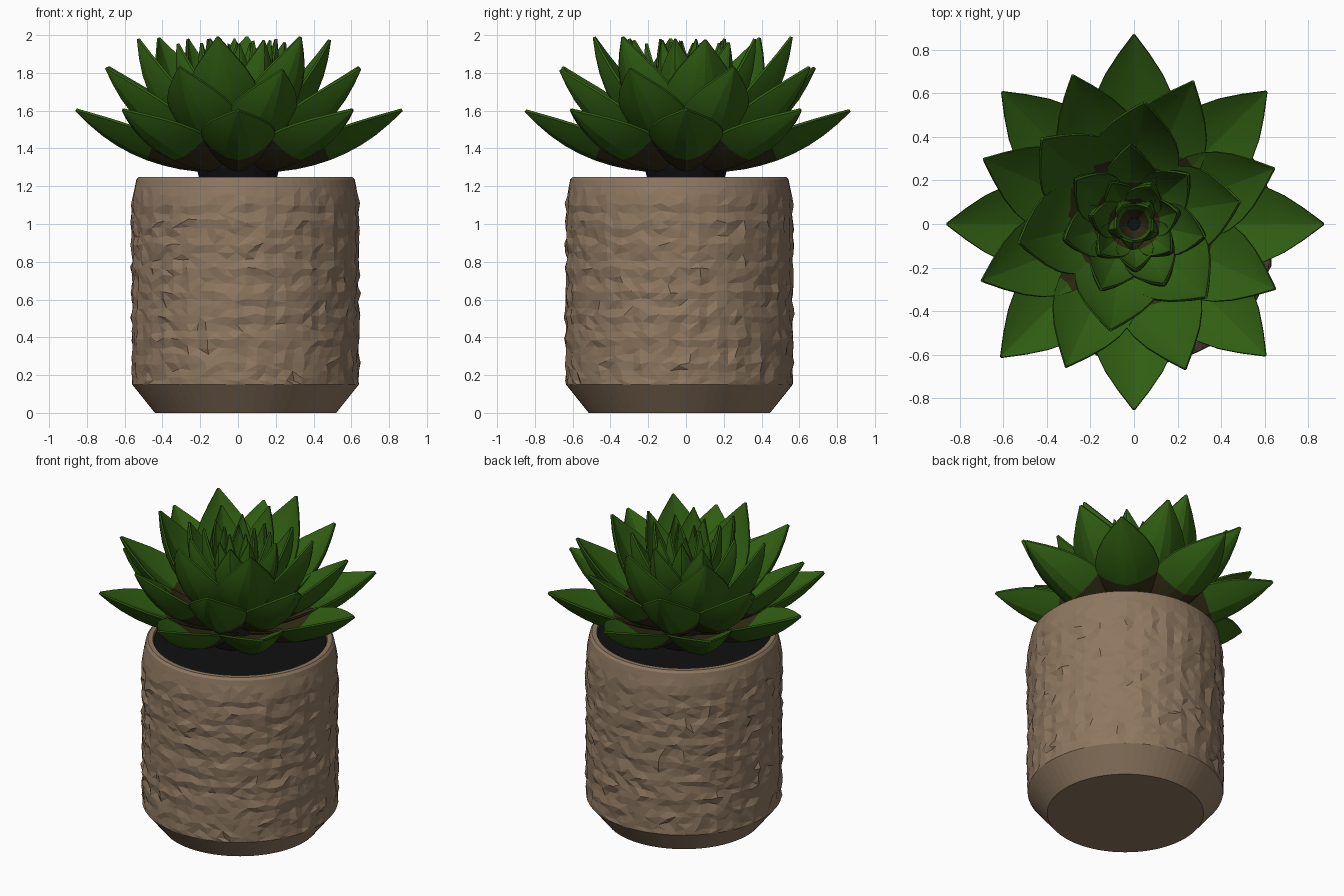
import bpy, bmesh, math, random
from mathutils import Vector

random.seed(4)
if "Cube" in bpy.data.objects:
    bpy.data.objects.remove(bpy.data.objects["Cube"])


def material(name, rgb):
    m = bpy.data.materials.new(name)
    m.use_nodes = True
    m.diffuse_color = (*rgb, 1)
    bsdf = m.node_tree.nodes["Principled BSDF"]
    bsdf.inputs["Base Color"].default_value = (*rgb, 1)
    bsdf.inputs["Roughness"].default_value = 0.8
    return m


CLAY = material("tan clay", (0.27, 0.185, 0.118))
GREEN = material("leaf green", (0.03, 0.112, 0.006))
BROWN = material("dark leaf base", (0.03, 0.024, 0.007))
SOIL = material("black soil", (0.005, 0.005, 0.005))


def finish(name, bm, mats):
    bmesh.ops.recalc_face_normals(bm, faces=bm.faces)
    mesh = bpy.data.meshes.new(name)
    bm.to_mesh(mesh)
    bm.free()
    for m in mats:
        mesh.materials.append(m)
    ob = bpy.data.objects.new(name, mesh)
    bpy.context.collection.objects.link(ob)
    return ob


def bridge(bm, a, b):
    n = len(a)
    return [bm.faces.new((a[i], a[(i + 1) % n], b[(i + 1) % n], b[i])) for i in range(n)]


def lathe(name, profile, mat, centre, segments, bump=None):
    """Revolve (radius, height) points; bump moves wall points."""
    bm = bmesh.new()
    rings = []
    for r, z in profile:
        ring = []
        for i in range(segments):
            a = math.tau * i / segments
            rr, aa, zz = bump(r, a, z) if bump else (r, a, z)
            ring.append(bm.verts.new((centre[0] + rr * math.cos(aa),
                                      centre[1] + rr * math.sin(aa), zz)))
        rings.append(ring)
    for a, b in zip(rings, rings[1:]):
        bridge(bm, a, b)
    bm.faces.new(rings[0])
    bm.faces.new(rings[-1])
    if bump:
        bmesh.ops.triangulate(bm, faces=[f for f in bm.faces if len(f.verts) == 4])
    return finish(name, bm, [mat])


# Hammered clay pot
POT = (0.04, -0.035)


def hammered(r, a, z):
    if z < 0.17 or z > 1.19:
        return r, a, z
    fade = min(1, (1.25 - z) / 0.2)
    wave = math.sin(14 * a + 24 * z) * math.sin(14 * a - 27 * z + 1)
    dr = (0.008 * wave + random.uniform(-0.007, 0.007)) * fade
    return r + dr, a + random.uniform(-0.02, 0.02), z + random.uniform(-0.012, 0.012)


ROWS = 22
wall = [(0.6, 0.18 + 0.92 * i / ROWS) for i in range(ROWS + 1)]
pot_profile = ([(0.48, 0), (0.6, 0.15)] + wall +
               [(0.594, 1.15), (0.585, 1.2), (0.578, 1.235), (0.565, 1.25),
                (0.535, 1.25), (0.525, 1.2)])
lathe("pot", pot_profile, CLAY, POT, 72, hammered)

# Soil and the short stem under the leaves
lathe("soil", [(0.53, 1.2), (0.53, 1.238)], SOIL, POT, 48)
lathe("stem", [(0.2, 1.22), (0.22, 1.3), (0.2, 1.4), (0.1, 1.55)], SOIL, (0, 0), 16)

# Leaf outline: share of full width along the length
OUTLINE = [0.45, 0.66, 0.84, 0.95, 1.0, 0.97, 0.86, 0.66, 0.37, 0.03]
ACROSS = 3


def add_leaf(bm, centre, angle, base, bend, tip, width, thick, cup, dark):
    out = Vector((math.cos(angle), math.sin(angle), 0))
    side = Vector((-out.y, out.x, 0))
    up = Vector((0, 0, 1))
    p0, p1, p2 = (out * r + up * z for r, z in (base, bend, tip))
    rings = []
    last = len(OUTLINE) - 1
    for k, share in enumerate(OUTLINE):
        t = k / last
        mid = p0 * (1 - t) ** 2 + p1 * 2 * t * (1 - t) + p2 * t * t
        along = ((p1 - p0) * (1 - t) + (p2 - p1) * t).normalized()
        normal = along.cross(side)
        w = width * share
        us = [i / ACROSS for i in range(-ACROSS, ACROSS + 1)]
        top = [(u, cup * w * abs(u) ** 1.5 + 0.006) for u in us]
        under = [(u, cup * w * abs(u) ** 1.5 - thick * share * (1 - u * u) - 0.006)
                 for u in reversed(us)]
        rings.append([bm.verts.new(mid + side * (u * w) + normal * h +
                                   Vector((centre[0], centre[1], 0)))
                      for u, h in top + under])
    for k, (a, b) in enumerate(zip(rings, rings[1:])):
        for f in bridge(bm, a, b):
            f.material_index = 1 if (k + 0.5) / last < dark else 0
    bm.faces.new(rings[0]).material_index = 1
    bm.faces.new(rings[-1])


def add_whorl(name, centre, degrees, base, bend, tip, width, thick, cup, dark, vary):
    bm = bmesh.new()
    for d in degrees:
        j = lambda: random.uniform(-vary, vary)
        add_leaf(bm, centre, math.radians(d), base, bend,
                 (tip[0] + j(), tip[1] + min(0, j())), width, thick, cup, dark)
    ob = finish(name, bm, [GREEN, BROWN])
    bpy.context.view_layer.objects.active = ob
    ob.select_set(True)
    bpy.ops.object.shade_smooth_by_angle(angle=math.radians(12))
    ob.select_set(False)


def evenly(count, start):
    return [start + 360 * i / count for i in range(count)]


# Rosette from the outer leaves to the bud
add_whorl("outer_leaves", (0, 0), evenly(8, 0), (0.12, 1.31), (0.5, 1.4),
          (0.86, 1.605), 0.2, 0.075, 0.3, 0.5, 0.01)
add_whorl("second_leaves", (-0.02, 0), evenly(8, 21), (0.1, 1.37), (0.44, 1.49),
          (0.72, 1.83), 0.195, 0.07, 0.3, 0.4, 0.015)
add_whorl("third_leaves", (-0.035, 0.03), [8, 81, 137, 193, 262, 315], (0.08, 1.42),
          (0.38, 1.56), (0.52, 1.99), 0.2, 0.06, 0.3, 0.35, 0.015)
add_whorl("fourth_leaves", (-0.01, 0.01), evenly(7, 40), (0.06, 1.5),
          (0.27, 1.62), (0.33, 1.98), 0.12, 0.05, 0.4, 0.35, 0.03)
add_whorl("fifth_leaves", (0, 0), evenly(7, 15), (0.04, 1.52),
          (0.19, 1.62), (0.21, 1.98), 0.085, 0.035, 0.45, 0.3, 0.025)
add_whorl("inner_leaves", (0, 0), evenly(5, 50), (0.03, 1.54),
          (0.12, 1.65), (0.1, 1.97), 0.06, 0.025, 0.5, 0.35, 0.02)
